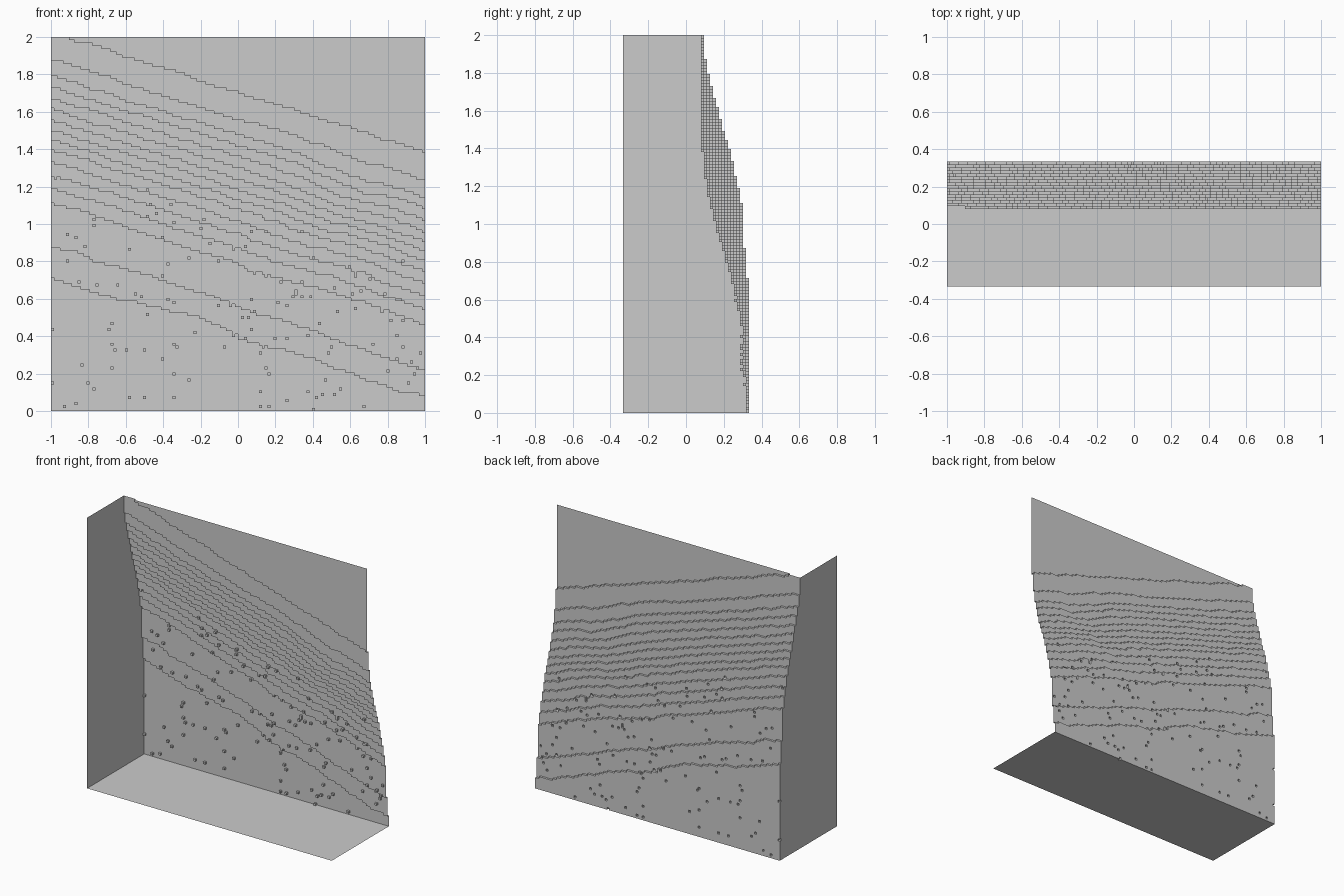
import bpy, random
from mathutils import noise, Vector

if "Cube" in bpy.data.objects:
    bpy.data.objects.remove(bpy.data.objects["Cube"])

random.seed(4)
N = 126                 # blocks along each side
S = 2 / N               # block size
BASE = -1 / 3           # open front plane
TOP = 42                # tallest level in blocks
LOW = 26                # flat ground level

# Slope profile: distance along the fall line -> height (y)
PROFILE = [(0, .334), (.65, .333), (.73, .325), (.87, .31), (1.0, .304), (1.1, .296),
           (1.22, .273), (1.4, .232), (1.6, .17), (1.8, .117), (1.9, .10),
           (2.03, .087), (2.2, .072), (4, .07)]


def profile(s):
    for (a, ya), (b, yb) in zip(PROFILE, PROFILE[1:]):
        if s <= b:
            return ya + (yb - ya) * (s - a) / (b - a)
    return PROFILE[-1][1]


def level(i, k):
    x, z = -1 + (i + .5) * S, (k + .5) * S
    s = z + .325 * (x + 1)
    wobble = .05 if s < 1.1 else .025
    s += wobble * noise.noise(Vector((x * 2.5, z * 2.5, 3)))
    s += .012 * noise.noise(Vector((x * 11, z * 11, 7)))
    return max(LOW, min(TOP, round((profile(s) - BASE) / S)))


H = [[level(i, k) for k in range(N)] for i in range(N)]

# Scattered one-block pits on the high ground
pits = 0
while pits < 130:
    i, k = random.randrange(N), random.randrange(N)
    if (k + .5) * S + .325 * (i + .5) * S < random.uniform(1.2, 1.45):
        H[i][k] -= 1
        pits += 1


class Part:
    """Collects quads given in block units and makes an object."""

    def __init__(self, name):
        self.name, self.index, self.verts, self.faces = name, {}, [], []

    def quad(self, *corners):
        face = []
        for c in corners:
            if c not in self.index:
                self.index[c] = len(self.verts)
                self.verts.append((-1 + c[0] * S, BASE + c[1] * S, c[2] * S))
            face.append(self.index[c])
        self.faces.append(face)

    def make(self):
        mesh = bpy.data.meshes.new(self.name)
        mesh.from_pydata(self.verts, [], self.faces)
        mesh.update()
        bpy.context.collection.objects.link(bpy.data.objects.new(self.name, mesh))


# Stepped slope: block tops plus risers between different levels
slope = Part("stepped_slope")
for i in range(N):
    for k in range(N):
        h = H[i][k]
        slope.quad((i, h, k), (i, h, k + 1), (i + 1, h, k + 1), (i + 1, h, k))
        if i + 1 < N and H[i + 1][k] != h:
            g = H[i + 1][k]
            slope.quad((i + 1, g, k), (i + 1, h, k), (i + 1, h, k + 1), (i + 1, g, k + 1))
        if k + 1 < N and H[i][k + 1] != h:
            g = H[i][k + 1]
            slope.quad((i, h, k + 1), (i, g, k + 1), (i + 1, g, k + 1), (i + 1, h, k + 1))
slope.make()

# Left wall and floor follow the slope's edge; the other sides stay open
wall, floor = Part("side_wall"), Part("floor")
for n in range(N):
    h = H[0][n]
    wall.quad((0, 0, n), (0, 0, n + 1), (0, h, n + 1), (0, h, n))
    h = H[n][0]
    floor.quad((n, 0, 0), (n, h, 0), (n + 1, h, 0), (n + 1, 0, 0))
wall.make()
floor.make()
